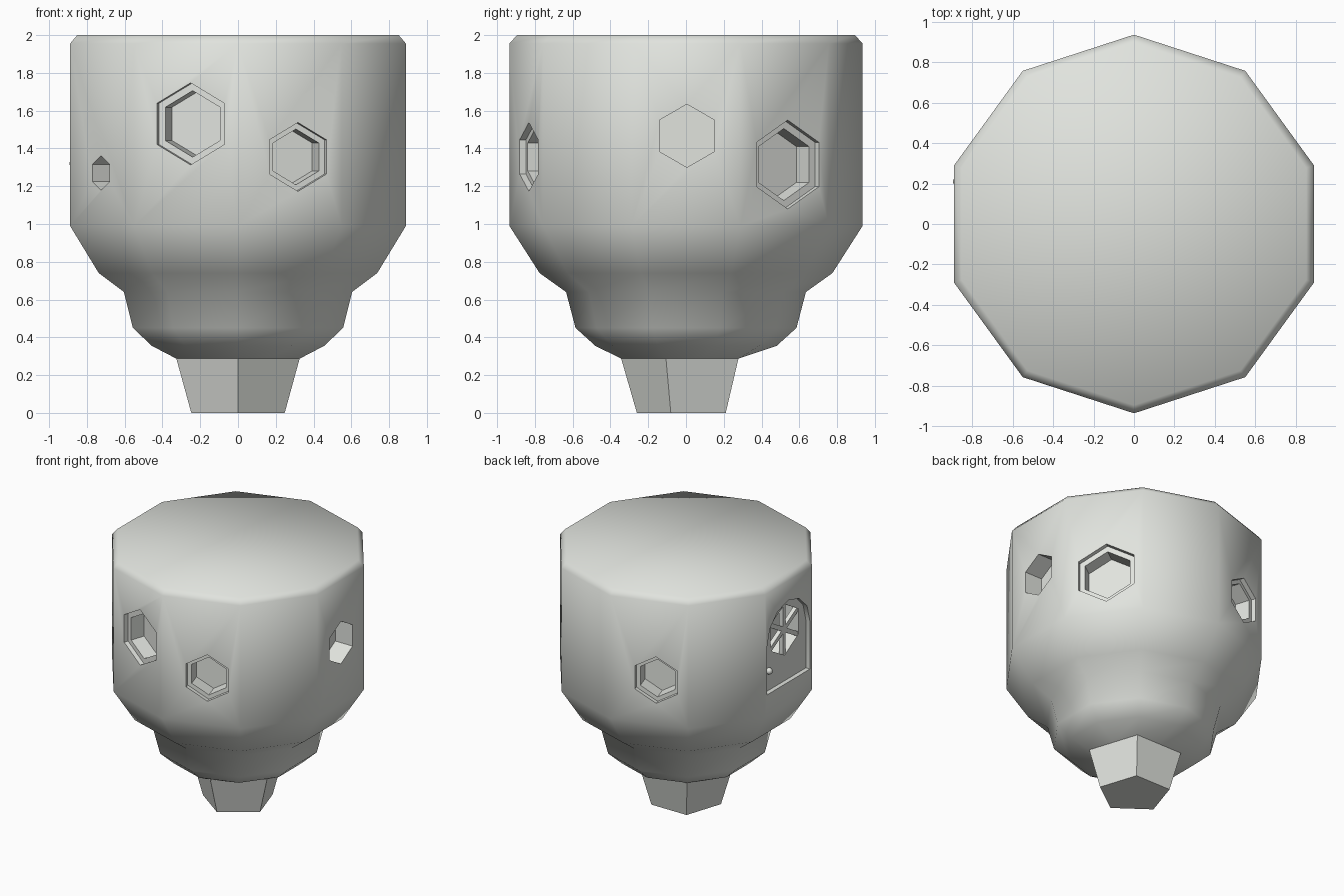
import bpy, bmesh, math
from mathutils import Matrix, Vector

if "Cube" in bpy.data.objects:
    bpy.data.objects.remove(bpy.data.objects["Cube"])

APOTHEM = 0.935 * math.cos(math.radians(18))

stone = bpy.data.materials.new("pale_stone")
stone.diffuse_color = (0.75, 0.77, 0.73, 1)
stone.use_nodes = True
stone.node_tree.nodes["Principled BSDF"].inputs["Base Color"].default_value = stone.diffuse_color


def loft(name, rings):
    """Closed solid through rings that share one point count."""
    bm = bmesh.new()
    vs = [[bm.verts.new(p) for p in r] for r in rings]
    n = len(vs[0])
    for a, b in zip(vs, vs[1:]):
        for i in range(n):
            j = (i + 1) % n
            bm.faces.new((a[i], a[j], b[j], b[i]))
    bm.faces.new(vs[0][::-1])
    bm.faces.new(vs[-1])
    bmesh.ops.recalc_face_normals(bm, faces=bm.faces)
    me = bpy.data.meshes.new(name)
    bm.to_mesh(me)
    bm.free()
    me.materials.append(stone)
    ob = bpy.data.objects.new(name, me)
    bpy.context.collection.objects.link(ob)
    return ob


def wall_frame(deg):
    """Local x along the wall, y up, z out of the wall."""
    a = math.radians(deg)
    c, s = math.cos(a), math.sin(a)
    return Matrix(((-s, 0, c, c * APOTHEM), (c, 0, s, s * APOTHEM),
                   (0, 1, 0, 0), (0, 0, 0, 1)))


def activate(ob):
    bpy.ops.object.select_all(action='DESELECT')
    ob.select_set(True)
    bpy.context.view_layer.objects.active = ob


def cut(target, deg, sections):
    """Cut a stepped pocket; sections are (outline, height above the wall)."""
    m = wall_frame(deg)
    tool = loft("cutter", [[m @ Vector((x, y, d)) for x, y in pts] for pts, d in sections])
    tool.hide_render = True
    activate(target)
    mod = target.modifiers.new("pocket", 'BOOLEAN')
    mod.operation, mod.solver, mod.object = 'DIFFERENCE', 'EXACT', tool
    bpy.ops.object.modifier_apply(modifier=mod.name)
    bpy.data.objects.remove(tool)


def hexagon(u, z, r):
    return [(u + r * math.sin(math.radians(60 * k)), z + r * math.cos(math.radians(60 * k)))
            for k in range(6)]


def ring(r, z, pentagon=False):
    pts = []
    for k in range(10):
        a = math.radians(-90 + 36 * k)
        q = r * math.cos(math.radians(36)) if pentagon and k % 2 else r
        pts.append((q * math.cos(a), q * math.sin(a), z))
    return pts


# tower: ten-sided body tapering to a five-sided foot
tower = loft("tower_body", [
    ring(0.26, 0, True), ring(0.343, 0.287, True), ring(0.48, 0.355),
    ring(0.585, 0.45), ring(0.635, 0.64), ring(0.775, 0.74),
    ring(0.935, 0.99), ring(0.935, 1.955), ring(0.895, 2.0)])

# hexagonal windows: wall angle, offset along wall, height, radius, stepped frame
for deg, u, z, r, framed in (
        (0, 0.005, 1.467, 0.167, False), (36, 0.02, 1.315, 0.235, True),
        (108, 0.05, 1.34, 0.182, True), (216, -0.01, 1.27, 0.09, False),
        (252, 0.025, 1.53, 0.217, True), (288, 0.045, 1.355, 0.182, True)):
    outer, inner = hexagon(u, z, r), hexagon(u, z, r * 0.81)
    if framed:
        cut(tower, deg, [(outer, 0.05), (outer, -0.035), (inner, -0.035), (inner, -0.15)])
    else:
        cut(tower, deg, [(outer, 0.05), (outer, -0.15)])

# arched door recess with a hexagonal window on the left side
arch = [(-0.265, 1.16), (0.265, 1.16)] + [
    (0.265 * math.cos(math.pi * k / 6), 1.535 + 0.265 * math.sin(math.pi * k / 6))
    for k in range(7)]
cut(tower, 180, [(arch, 0.05), (arch, -0.035)])
PANE = hexagon(0, 1.56, 0.2)
cut(tower, 180, [(PANE, 0.02), (PANE, -0.15)])
activate(tower)
bpy.ops.object.shade_smooth_by_angle(angle=math.radians(50))

# window bars across the door pane
for k in range(3):
    rot = Matrix.Translation((0, 1.56, 0)) @ Matrix.Rotation(math.radians(60 * k), 4, 'Z')
    m = wall_frame(180) @ rot
    loft("window_bar", [[m @ Vector((x, y, d)) for x, y in
                         ((-0.017, -0.195), (0.017, -0.195), (0.017, 0.195), (-0.017, 0.195))]
                        for d in (-0.07, -0.038)])

# door knob
bpy.ops.mesh.primitive_uv_sphere_add(
    segments=10, ring_count=6, radius=0.025,
    location=wall_frame(180) @ Vector((-0.21, 1.32, -0.02)))
knob = bpy.context.object
knob.name = "door_knob"
knob.data.materials.append(stone)
bpy.ops.object.shade_smooth()
